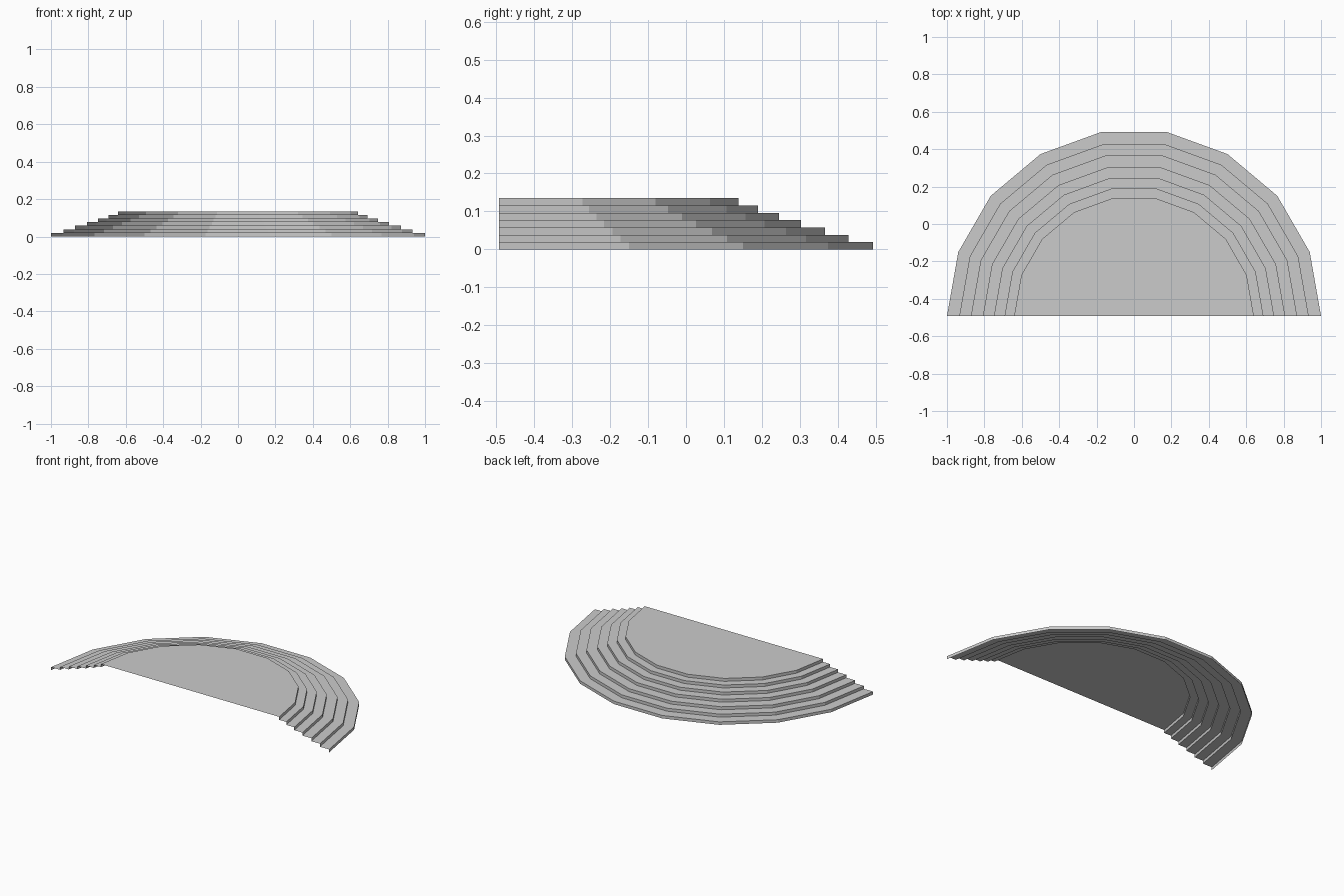
import bpy
import bmesh
from math import cos, sin, pi

cube = bpy.data.objects.get("Cube")
if cube:
    bpy.data.objects.remove(cube, do_unlink=True)

SIDES = 9
STEP_HEIGHT = 0.0193
RADII = [1.0, 0.934, 0.872, 0.808, 0.749, 0.692, 0.641]
BACK_SHIFT = -sin(pi * 4 / SIDES) / 2

# Plain stone grey
grey = bpy.data.materials.new("light_grey")
grey.use_nodes = True
colour = (0.6, 0.6, 0.6, 1)
grey.diffuse_color = colour
grey.node_tree.nodes["Principled BSDF"].inputs["Base Color"].default_value = colour


def arc(bm, radius, z):
    """Half ring of vertices, open towards the front."""
    angles = [pi * i / SIDES for i in range(SIDES + 1)]
    return [bm.verts.new((radius * cos(a), radius * sin(a) + BACK_SHIFT, z))
            for a in angles]


def bridge(bm, lower, upper):
    for i in range(SIDES):
        bm.faces.new((lower[i], lower[i + 1], upper[i + 1], upper[i]))


# Hollow half-round staircase: a riser and a tread per level, then the platform
bm = bmesh.new()
previous = None
for level, radius in enumerate(RADII):
    foot = arc(bm, radius, level * STEP_HEIGHT)
    if previous:
        bridge(bm, previous, foot)
    previous = arc(bm, radius, (level + 1) * STEP_HEIGHT)
    bridge(bm, foot, previous)
bm.faces.new(previous)

mesh = bpy.data.meshes.new("half_round_steps")
bm.to_mesh(mesh)
bm.free()
mesh.materials.append(grey)
steps = bpy.data.objects.new("half_round_steps", mesh)
bpy.context.collection.objects.link(steps)
